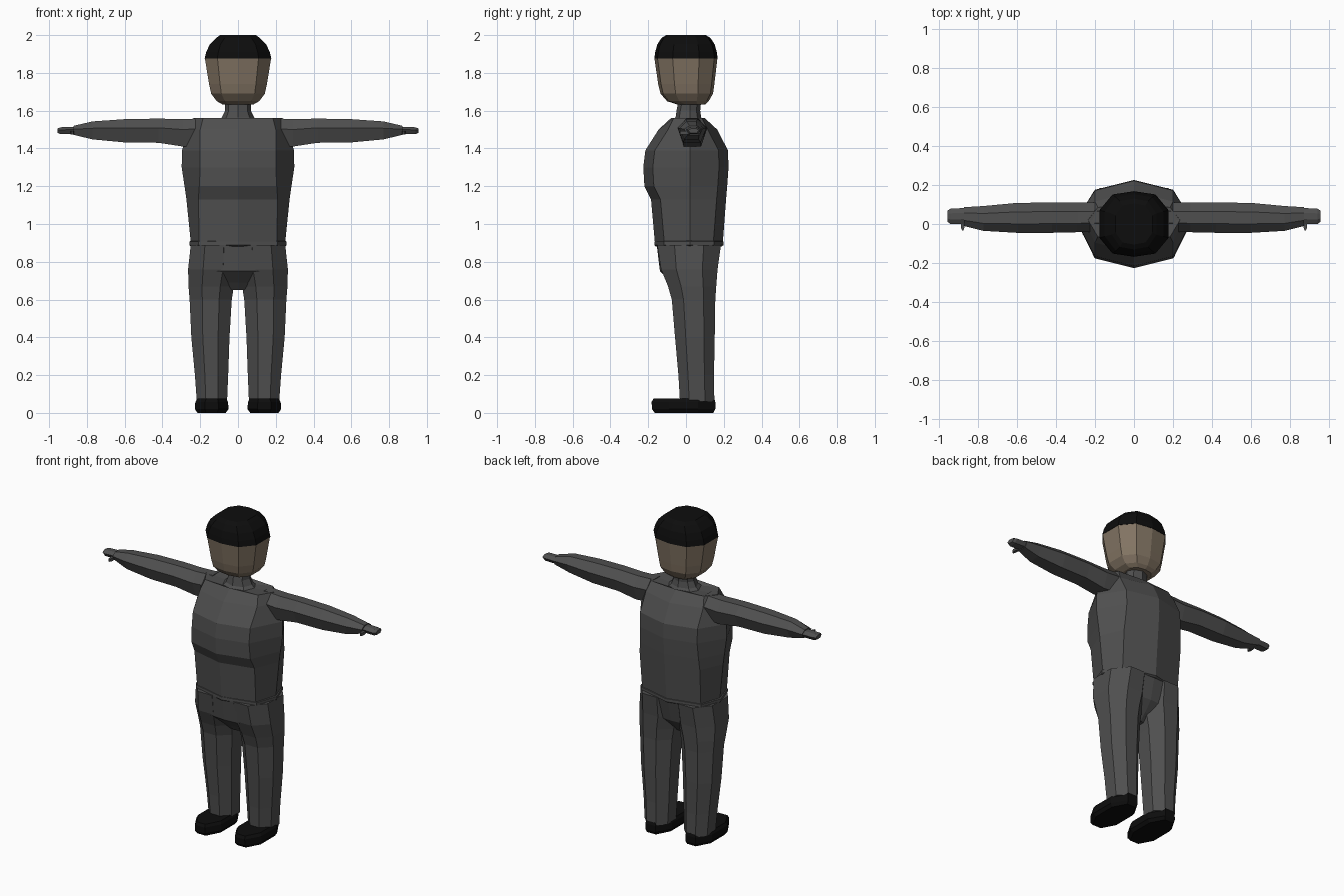
import bpy
import bmesh


def material(name, r, g, b):
    m = bpy.data.materials.new(name)
    m.diffuse_color = (r, g, b, 1)
    return m


GREY = material("dark_grey_cloth", 0.078, 0.078, 0.078)
BLACK = material("black", 0.004, 0.004, 0.004)
SKIN = material("skin", 0.225, 0.175, 0.125)


def loft(name, rings, mat, mirror=False):
    """Skin a list of equal-length rings and cap both ends."""
    bm = bmesh.new()
    loops = [[bm.verts.new(p) for p in ring] for ring in rings]
    n = len(loops[0])
    for lo, hi in zip(loops, loops[1:]):
        for i in range(n):
            j = (i + 1) % n
            bm.faces.new((lo[i], lo[j], hi[j], hi[i]))
    bm.faces.new(loops[0][::-1])
    bm.faces.new(loops[-1])
    bmesh.ops.recalc_face_normals(bm, faces=bm.faces)
    me = bpy.data.meshes.new(name)
    bm.to_mesh(me)
    bm.free()
    me.materials.append(mat)
    ob = bpy.data.objects.new(name, me)
    bpy.context.collection.objects.link(ob)
    if mirror:
        ob.modifiers.new("mirror", 'MIRROR')
    return ob


def body_ring(z, w, a, f, b, bow=0.05, side=0.02):
    """Eight points: centre front/back, four corners, two sides."""
    return [(0, f, z), (a, f + bow, z), (w, side, z), (a, b - bow, z),
            (0, b, z), (-a, b - bow, z), (-w, side, z), (-a, f + bow, z)]


def head_ring(z, w, f, b):
    """Ten points, with a flat panel on each side."""
    c, h = (f + b) / 2, (b - f) / 2
    half = [(0, -1), (0.62, -0.9), (1, -0.42), (1, 0.42), (0.62, 0.9), (0, 1)]
    pts = half + [(-x, y) for x, y in half[4:0:-1]]
    return [(x * w, c + y * h, z) for x, y in pts]


def box_ring(x0, x1, y0, y1, z, cx=0.3, cy=0.27):
    """Rectangle with cut corners in the horizontal plane."""
    dx, dy = (x1 - x0) * cx, (y1 - y0) * cy
    return [(x0 + dx, y0, z), (x1 - dx, y0, z), (x1, y0 + dy, z), (x1, y1 - dy, z),
            (x1 - dx, y1, z), (x0 + dx, y1, z), (x0, y1 - dy, z), (x0, y0 + dy, z)]


def arm_ring(x, y0, y1, z0, z1):
    """Six-sided section across an arm."""
    dy, m = (y1 - y0) * 0.2, z0 + (z1 - z0) * 0.62
    return [(x, y0 + dy, z0), (x, y1 - dy, z0), (x, y1, m),
            (x, y1 - dy * 1.5, z1), (x, y0 + dy * 1.5, z1), (x, y0, m)]


# jacket: z, half width, corner x, front, back
loft("jacket", [body_ring(*r) for r in [
    (0.905, 0.25, 0.205, -0.165, 0.195),
    (1.13, 0.273, 0.21, -0.185, 0.212),
    (1.20, 0.283, 0.205, -0.22, 0.218),
    (1.30, 0.298, 0.20, -0.226, 0.225),
    (1.39, 0.297, 0.20, -0.215, 0.222),
    (1.50, 0.26, 0.20, -0.145, 0.165),
    (1.56, 0.235, 0.185, -0.08, 0.10, 0.015),
    (1.55, 0.10, 0.08, -0.065, 0.085, 0.02)]], GREY)

# hem band
loft("hem", [body_ring(*r) for r in [
    (0.882, 0.25, 0.20, -0.16, 0.19), (0.888, 0.257, 0.21, -0.167, 0.198),
    (0.907, 0.257, 0.21, -0.167, 0.198), (0.912, 0.25, 0.20, -0.16, 0.19)]], GREY)

# neck and collar
loft("neck", [body_ring(z, w, w * 0.72, f, b, 0.02) for z, w, f, b in [
    (1.53, 0.125, -0.085, 0.10), (1.565, 0.085, -0.055, 0.08),
    (1.60, 0.068, -0.05, 0.075), (1.65, 0.07, -0.04, 0.08)]], GREY)

# face and hair cap
loft("face", [head_ring(*r) for r in [
    (1.632, 0.08, -0.045, 0.10), (1.65, 0.112, -0.10, 0.12),
    (1.69, 0.142, -0.135, 0.143), (1.74, 0.153, -0.147, 0.15),
    (1.875, 0.175, -0.167, 0.166)]], SKIN)
loft("hair", [head_ring(*r) for r in [
    (1.875, 0.177, -0.168, 0.168), (1.91, 0.168, -0.163, 0.163),
    (1.95, 0.15, -0.152, 0.152), (1.985, 0.115, -0.13, 0.13),
    (2.0, 0.095, -0.105, 0.105)]], BLACK)

# sleeves, cuffs, hands and thumbs
loft("sleeve", [arm_ring(*r) for r in [
    (0.18, -0.04, 0.11, 1.42, 1.56), (0.29, -0.042, 0.11, 1.41, 1.555),
    (0.42, -0.045, 0.11, 1.43, 1.558), (0.60, -0.045, 0.108, 1.432, 1.555),
    (0.77, -0.035, 0.092, 1.448, 1.543), (0.87, -0.01, 0.086, 1.472, 1.52)]],
    GREY, True)
loft("hand", [arm_ring(*r) for r in [
    (0.85, 0.0, 0.083, 1.477, 1.515), (0.94, 0.0, 0.078, 1.476, 1.512),
    (0.955, 0.012, 0.068, 1.482, 1.506)]], GREY, True)
loft("thumb", [box_ring(0.868, 0.886, -0.032, 0.02, z) for z in (1.474, 1.492)],
     GREY, True)

# trouser legs: inner x, outer x, front, back, z
loft("trouser_leg", [box_ring(*r) for r in [
    (0.058, 0.218, -0.032, 0.15, 0.06),
    (0.052, 0.228, -0.04, 0.148, 0.20),
    (0.045, 0.247, -0.058, 0.152, 0.40),
    (0.033, 0.256, -0.075, 0.155, 0.60),
    (0.022, 0.262, -0.095, 0.16, 0.67),
    (0.0, 0.264, -0.132, 0.167, 0.76),
    (0.0, 0.25, -0.152, 0.185, 0.89)]], GREY, True)

# trouser seat bridging the legs
loft("trouser_seat", [body_ring(*r) for r in [
    (0.65, 0.045, 0.04, -0.04, 0.06, 0.01),
    (0.69, 0.08, 0.07, -0.075, 0.10, 0.01),
    (0.75, 0.14, 0.115, -0.138, 0.15, 0.01),
    (0.89, 0.22, 0.17, -0.155, 0.182, 0.01)]], GREY)

# shoes: toe runs forward, top dips at the ankle
shoe = loft("shoe", [box_ring(*r) for r in [
    (0.065, 0.215, -0.165, 0.145, 0.0),
    (0.05, 0.228, -0.18, 0.155, 0.02),
    (0.053, 0.226, -0.182, 0.155, 0.058),
    (0.062, 0.215, -0.172, 0.15, 0.075)]], BLACK, True)
